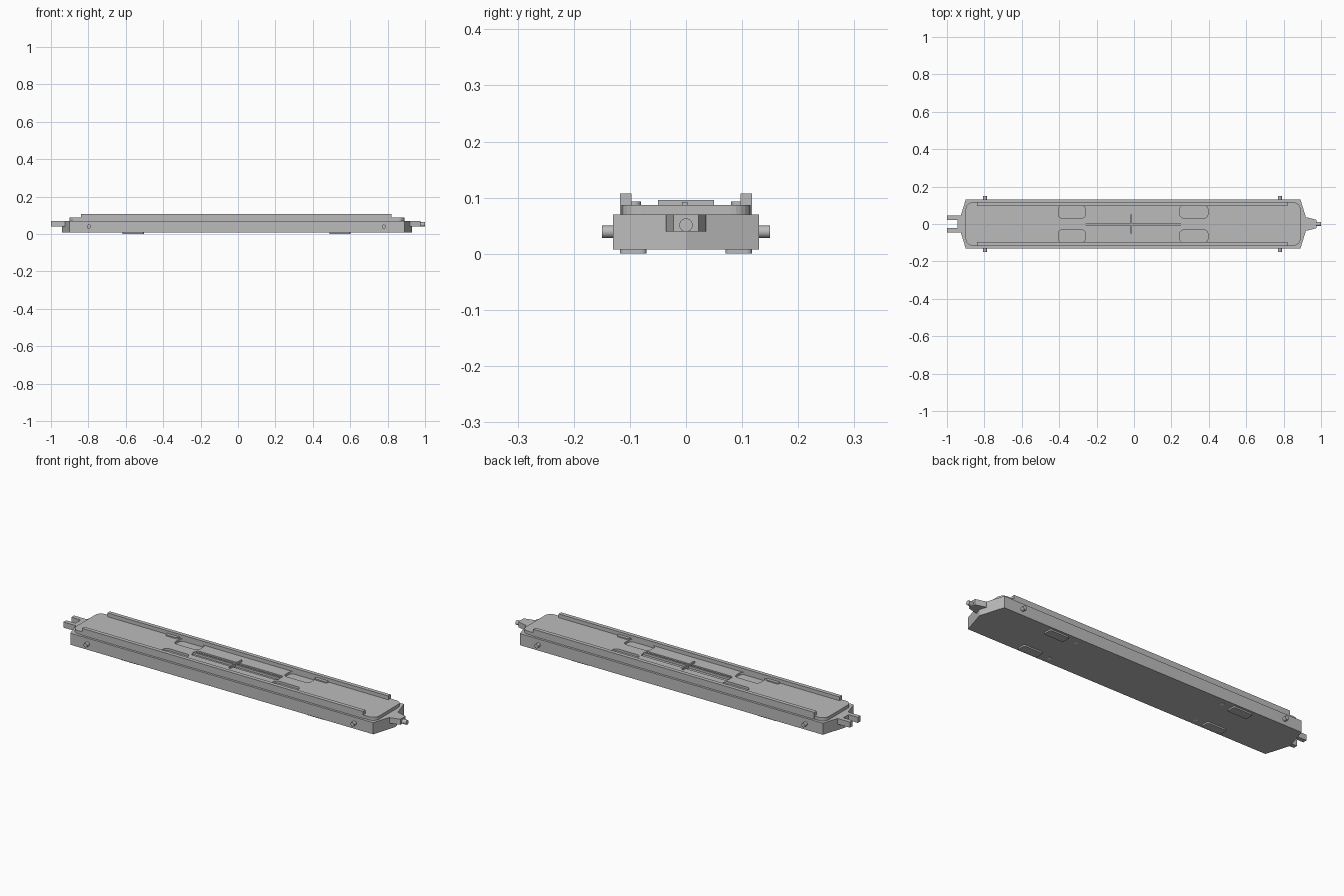
import bpy, bmesh, math
from mathutils import Matrix

cube = bpy.data.objects.get("Cube")
if cube:
    bpy.data.objects.remove(cube)


def material(name, value):
    m = bpy.data.materials.new(name)
    m.use_nodes = True
    col = (value, value, value, 1)
    m.diffuse_color = col
    m.node_tree.nodes["Principled BSDF"].inputs["Base Color"].default_value = col
    return m


grey = material("plain grey", 0.5)
pale = material("pale plug", 0.9)


def finish(name, bm, mat=grey):
    bmesh.ops.recalc_face_normals(bm, faces=bm.faces)
    me = bpy.data.meshes.new(name)
    bm.to_mesh(me)
    bm.free()
    me.materials.append(mat)
    ob = bpy.data.objects.new(name, me)
    bpy.context.collection.objects.link(ob)
    return ob


def prism(name, outline, z0, z1, mat=grey):
    bm = bmesh.new()
    face = bm.faces.new([bm.verts.new((x, y, z0)) for x, y in outline])
    top = bmesh.ops.extrude_face_region(bm, geom=[face])["geom"]
    verts = [v for v in top if isinstance(v, bmesh.types.BMVert)]
    bmesh.ops.translate(bm, verts=verts, vec=(0, 0, z1 - z0))
    return finish(name, bm, mat)


def slab(name, x0, x1, y0, y1, z0, z1, r=0):
    """Box with optionally rounded vertical corners."""
    if r == 0:
        return prism(name, [(x0, y0), (x1, y0), (x1, y1), (x0, y1)], z0, z1)
    pts = []
    for i, (cx, cy) in enumerate([(x1 - r, y1 - r), (x0 + r, y1 - r),
                                  (x0 + r, y0 + r), (x1 - r, y0 + r)]):
        for k in range(7):
            a = math.pi / 2 * (i + k / 6)
            pts.append((cx + r * math.cos(a), cy + r * math.sin(a)))
    return prism(name, pts, z0, z1)


def rod(name, r, depth, loc, axis="Z", mat=grey):
    bm = bmesh.new()
    rot = {"X": Matrix.Rotation(math.pi / 2, 4, "Y"),
           "Y": Matrix.Rotation(math.pi / 2, 4, "X"), "Z": Matrix()}[axis]
    bmesh.ops.create_cone(bm, cap_ends=True, segments=24, radius1=r, radius2=r,
                          depth=depth, matrix=Matrix.Translation(loc) @ rot)
    ob = finish(name, bm, mat)
    for p in ob.data.polygons:
        p.use_smooth = len(p.vertices) == 4
    return ob


def cut(target, cutter):
    cutter.hide_render = True
    cutter.hide_viewport = True
    cutter.display_type = "WIRE"
    mod = target.modifiers.new(cutter.name, "BOOLEAN")
    mod.operation = "DIFFERENCE"
    mod.solver = "EXACT"
    mod.object = cutter


# Chassis with pointed ends and rounded deck
prism("chassis", [(-0.9, -0.13), (0.89, -0.13), (0.93, 0),
                  (0.89, 0.13), (-0.9, 0.13), (-0.94, 0)], 0.008, 0.07)
deck = slab("deck", -0.9, 0.89, -0.115, 0.115, 0.069, 0.087, 0.035)

# Deck recesses
for s, side in ((1, "left"), (-1, "right")):
    for x0, x1, end in ((-0.405, -0.26, "rear"), (0.245, 0.395, "fore")):
        y0, y1 = sorted((s * 0.032, s * 0.098))
        cut(deck, slab(f"{end}_{side}_pocket_cutter", x0, x1, y0, y1, 0.075, 0.1, 0.02))
cut(deck, slab("centre_channel_cutter", -0.26, 0.25, -0.027, 0.027, 0.08, 0.1, 0.012))

# Centre spine and cross bar
slab("centre_spine", -0.26, 0.25, -0.007, 0.003, 0.079, 0.092)
slab("cross_bar", -0.018, -0.01, -0.05, 0.05, 0.079, 0.096)

# Side rails, brackets, feet and pins
for s, side in ((1, "left"), (-1, "right")):
    def mirrored(name, x0, x1, ya, yb, z0, z1, r=0):
        y0, y1 = sorted((s * ya, s * yb))
        return slab(f"{side}_{name}", x0, x1, y0, y1, z0, z1, r)

    mirrored("rail", -0.84, 0.82, 0.097, 0.118, 0.07, 0.107)
    for x, end in ((-0.45, "rear"), (0.43, "fore")):
        mirrored(f"{end}_bracket", x - 0.038, x + 0.038, 0.08, 0.112, 0.08, 0.093, 0.012)
        rod(f"{side}_{end}_plug", 0.011, 0.004, (x, s * 0.095, 0.0085), mat=pale)
    for x, end in ((-0.56, "rear"), (0.545, "fore")):
        mirrored(f"{end}_foot", x - 0.057, x + 0.057, 0.07, 0.118, 0, 0.01, 0.01)
    for x, end in ((-0.797, "rear"), (0.78, "fore")):
        rod(f"{side}_{end}_pin", 0.011, 0.03, (x, s * 0.135, 0.039), "Y")

# Solid coupler with pin at one end
prism("fore_coupler", [(0.88, -0.036), (0.925, -0.036), (0.975, -0.022),
                       (0.975, 0.022), (0.925, 0.036), (0.88, 0.036)], 0.04, 0.07)
rod("fore_coupler_pin", 0.012, 0.035, (0.9825, 0, 0.051), "X")

# Forked coupler at the other end
prism("rear_coupler", [(-0.88, -0.045), (-0.88, 0.045), (-1, 0.045), (-1, 0.022),
                       (-0.945, 0.022), (-0.945, -0.022), (-1, -0.022), (-1, -0.045)],
      0.04, 0.07)
